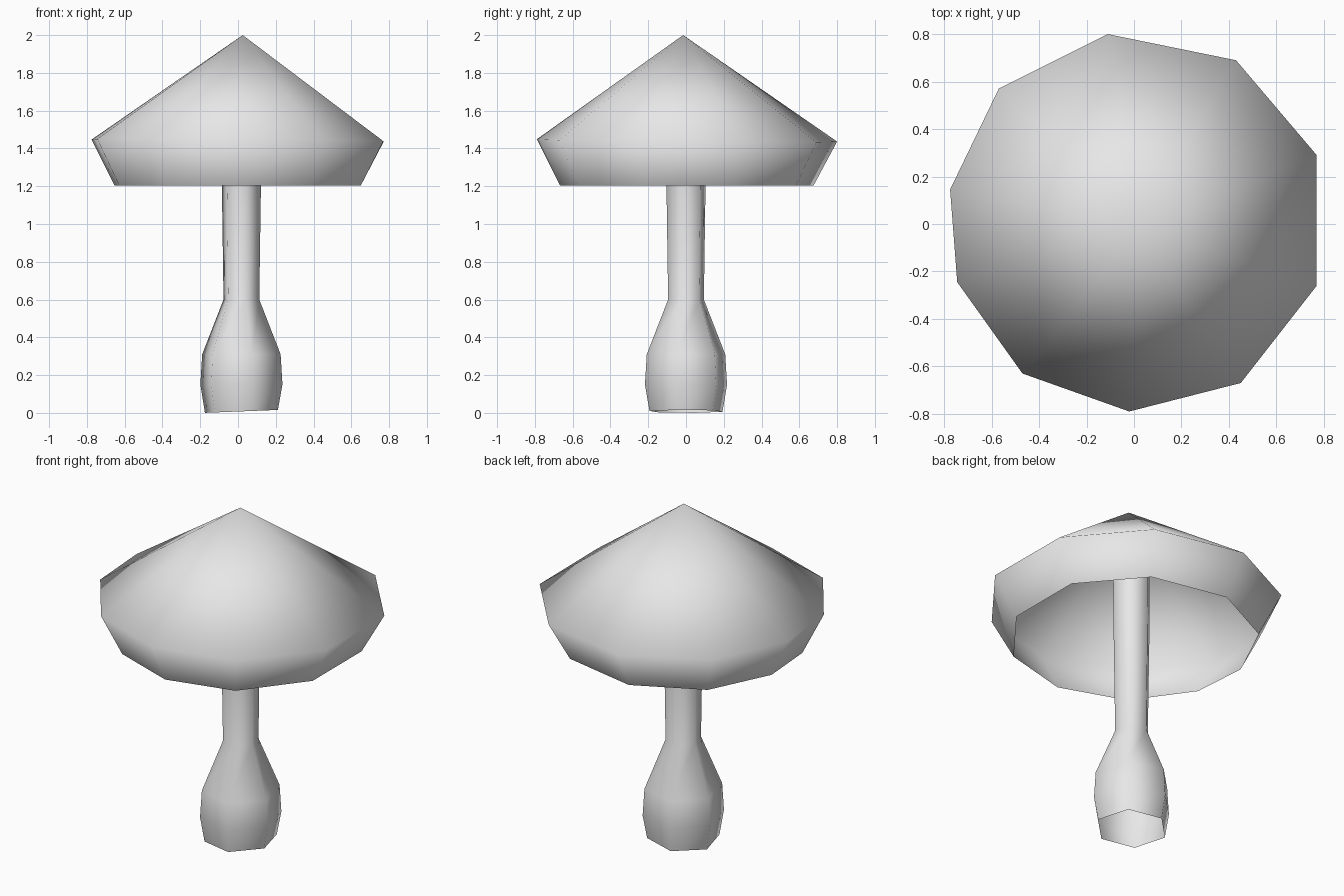
import bpy
import bmesh
from math import cos, sin, radians

cube = bpy.data.objects.get("Cube")
if cube:
    bpy.data.objects.remove(cube, do_unlink=True)

grey = bpy.data.materials.new("plain_grey")
grey.use_nodes = True
grey.diffuse_color = (0.8, 0.8, 0.8, 1)
grey.node_tree.nodes["Principled BSDF"].inputs["Base Color"].default_value = (0.8, 0.8, 0.8, 1)


def loft(name, rings, tip=None):
    """Bridge matching rings from bottom to top into an open shell, with an optional tip."""
    bm = bmesh.new()
    loops = [[bm.verts.new(p) for p in ring] for ring in rings]
    count = len(loops[0])
    for low, high in zip(loops, loops[1:]):
        for i in range(count):
            j = (i + 1) % count
            bm.faces.new((low[i], low[j], high[j], high[i]))
    if tip:
        top = bm.verts.new(tip)
        for i in range(count):
            bm.faces.new((loops[-1][i], loops[-1][(i + 1) % count], top))
    for face in bm.faces:
        face.smooth = True
    mesh = bpy.data.meshes.new(name)
    bm.to_mesh(mesh)
    bm.free()
    mesh.materials.append(grey)
    obj = bpy.data.objects.new(name, mesh)
    bpy.context.collection.objects.link(obj)
    return obj


# Stem: six-sided hollow tube with a bulbous foot, running up inside the cap
stem_profile = [(0.2, 0.005), (0.225, 0.15), (0.215, 0.31), (0.098, 0.6),
                (0.107, 1.2), (0.112, 1.85)]
stem_angles = [radians(45 + 60 * i) for i in range(6)]
loft("stem", [[(0.018 + r * cos(a), r * sin(a), z) for a in stem_angles]
              for r, z in stem_profile])

# Cap: hollow cone with an uneven ten-sided rim that tucks inward below
rim = [(0.77, -0.26), (0.77, 0.29), (0.43, 0.69), (-0.11, 0.8), (-0.57, 0.57),
       (-0.775, 0.145), (-0.745, -0.245), (-0.47, -0.63), (-0.02, -0.79), (0.45, -0.67)]
lip = [(x * 0.845, y * 0.845, 1.205) for x, y in rim]
edge = [(x, y, 1.442 - 0.008 * x - 0.008 * y) for x, y in rim]
loft("cap", [lip, edge], tip=(0.025, -0.015, 2.0))

# Bring the foot exactly onto the ground
stem = bpy.data.objects["stem"]
for v in stem.data.vertices:
    if v.co.z < 0.05:
        v.co.z = 0.008 + 0.04 * (v.co.x - 0.018)
